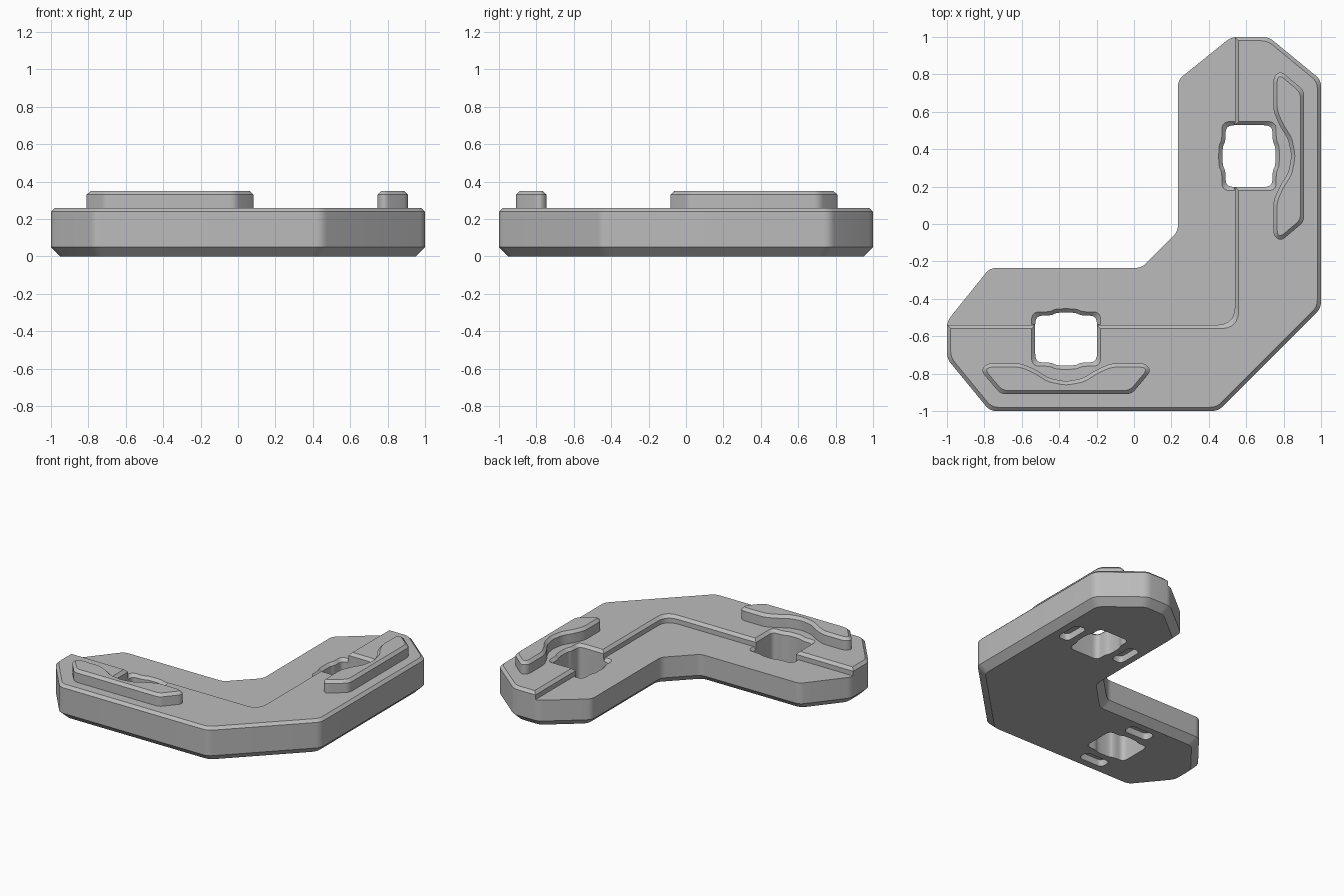
import bpy, bmesh
from mathutils import Vector

cube = bpy.data.objects.get("Cube")
if cube:
    bpy.data.objects.remove(cube)

grey = bpy.data.materials.new("plain_grey")
grey.use_nodes = True
COLOUR = (0.5, 0.5, 0.5, 1)
grey.diffuse_color = COLOUR
grey.node_tree.nodes["Principled BSDF"].inputs["Base Color"].default_value = COLOUR


def offset(poly, d):
    """Grow a counter-clockwise polygon by d with mitred corners."""
    out = []
    for i, p in enumerate(poly):
        a = (p - poly[i - 1]).normalized()
        b = (poly[(i + 1) % len(poly)] - p).normalized()
        na, nb = Vector((a.y, -a.x)), Vector((b.y, -b.x))
        out.append(p + (na + nb) * d / (1 + na.dot(nb)))
    return out


def rounded(poly, t, n=5):
    """Soften every corner with a short curve starting t before it."""
    out = []
    for i, p in enumerate(poly):
        ea, eb = poly[i - 1] - p, poly[(i + 1) % len(poly)] - p
        a = p + ea.normalized() * min(t, 0.45 * ea.length)
        b = p + eb.normalized() * min(t, 0.45 * eb.length)
        for k in range(n + 1):
            s = k / n
            out.append(a * (1 - s) ** 2 + p * 2 * s * (1 - s) + b * s * s)
    return out


def swap(poly):
    """Mirror an outline across the corner diagonal onto the other arm."""
    return [Vector((-p.y, -p.x)) for p in reversed(poly)]


def vecs(*pts):
    return [Vector(p) for p in pts]


def stack(name, poly, levels, t):
    """Solid from one outline lofted through (height, offset) levels."""
    bm = bmesh.new()
    rings = [[bm.verts.new((p.x, p.y, z)) for p in rounded(offset(poly, d), t)]
             for z, d in levels]
    for low, high in zip(rings, rings[1:]):
        for i in range(len(low)):
            bm.faces.new((low[i - 1], low[i], high[i], high[i - 1]))
    bm.faces.new(rings[0][::-1])
    bm.faces.new(rings[-1])
    bmesh.ops.recalc_face_normals(bm, faces=bm.faces)
    mesh = bpy.data.meshes.new(name)
    bm.to_mesh(mesh)
    bm.free()
    mesh.materials.append(grey)
    obj = bpy.data.objects.new(name, mesh)
    bpy.context.collection.objects.link(obj)
    return obj


def activate(obj):
    bpy.ops.object.select_all(action='DESELECT')
    obj.select_set(True)
    bpy.context.view_layer.objects.active = obj


def boolean(obj, cutter, operation='DIFFERENCE'):
    cutter.hide_render = True
    mod = obj.modifiers.new("cut", 'BOOLEAN')
    mod.operation, mod.solver, mod.object = operation, 'EXACT', cutter
    activate(obj)
    bpy.ops.object.modifier_apply(modifier=mod.name)
    bpy.data.objects.remove(cutter)


def finish(obj):
    activate(obj)
    bpy.ops.object.shade_smooth_by_angle(angle=0.5)


# Body: half of the outline, mirrored over the diagonal
half = vecs((0.04, -0.235), (-0.77, -0.235), (-1, -0.52),
            (-1, -0.72), (-0.77, -1), (0.45, -1))
body = stack("corner_body", half + swap(half),
             [(0, -0.05), (0.05, 0), (0.24, 0), (0.26, -0.02)], 0.035)

# Lowered inner shelf with a bevelled step
shelf = vecs((-1.3, -0.54), (0.54, -0.54), (0.54, 1.3), (-1.3, 1.3))
boolean(body, stack("shelf_cutter", shelf,
                    [(0.205, 0), (0.24, 0), (0.28, 0.04)], 0.1))

# Keyed holes with bevelled rims, and shallow slots underneath
centre = Vector((-0.363, -0.615))
quarter = vecs((0.165, 0.125), (0.08, 0.125), (0.05, 0.142))
side = quarter + [Vector((-p.x, p.y)) for p in reversed(quarter)]
hole = [centre + p for p in side + [-p for p in side]]


def slot(sign):
    c = centre + Vector((0, 0.235 * sign))
    return [c + p for p in vecs((-0.1, -0.045), (0.1, -0.045),
                                (0.1, 0.045), (-0.1, 0.045))]


# Raised guide bar with a wavy inner edge
right = vecs((0.35, -0.91), (0.455, -0.785), (0.425, -0.745), (0.24, -0.745),
             (0.16, -0.78), (0.09, -0.825))
bar = [Vector((p.x + centre.x, p.y)) for p in right]
bar += [Vector((centre.x, -0.842))]
bar += [Vector((centre.x - p.x, p.y)) for p in reversed(right)]

for label, place in (("right", lambda p: p), ("back", swap)):
    boolean(body, stack("hole_cutter", place(hole),
                        [(-0.1, 0), (0.24, 0), (0.28, 0.04)], 0.045))
    rim = stack("shelf_rim_cutter", place(hole), [(0.175, -0.01), (0.225, 0.04)], 0.045)
    limit = stack("rim_limit", offset(shelf, -0.002), [(0.1, 0), (0.4, 0)], 0.1)
    boolean(rim, limit, 'INTERSECT')
    boolean(body, rim)
    for sign in (-1, 1):
        boolean(body, stack("slot_cutter", place(slot(sign)),
                            [(-0.1, 0), (0.05, 0)], 0.035))
    finish(stack(label + "_guide_bar", place(bar),
                 [(0.25, 0), (0.33, 0), (0.35, -0.02)], 0.03))

finish(body)
